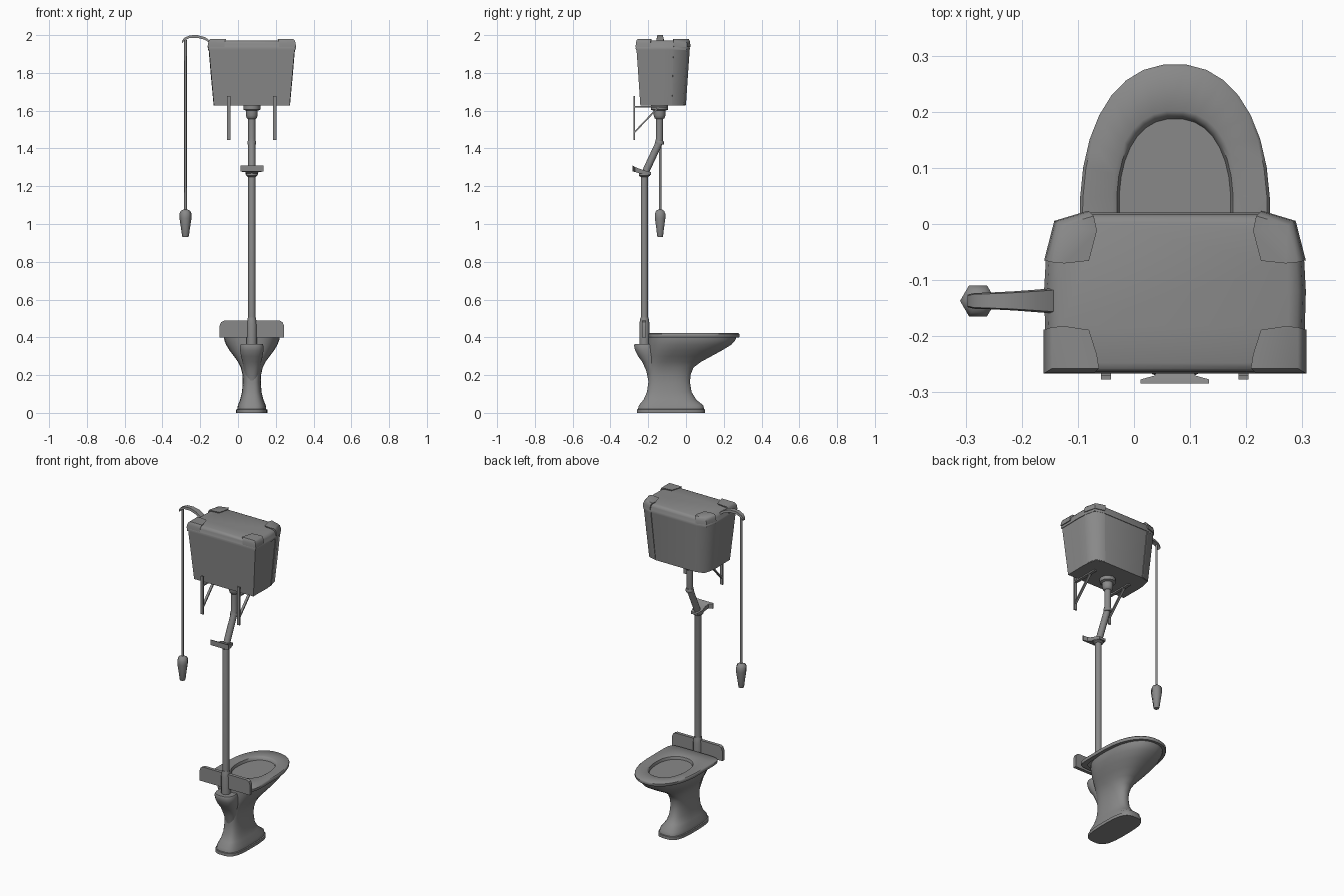
import bpy, bmesh, math
from mathutils import Vector

if "Cube" in bpy.data.objects:
    bpy.data.objects.remove(bpy.data.objects["Cube"])

GREY = bpy.data.materials.new("plain grey")
GREY.use_nodes = True
GREY.diffuse_color = (0.25, 0.25, 0.25, 1)
GREY.node_tree.nodes["Principled BSDF"].inputs["Base Color"].default_value = (0.25, 0.25, 0.25, 1)
CX = 0.073   # centre line of bowl, pipe and cistern


def finish(name, bm, angle=45):
    bmesh.ops.recalc_face_normals(bm, faces=bm.faces)
    mesh = bpy.data.meshes.new(name)
    bm.to_mesh(mesh)
    bm.free()
    mesh.shade_smooth()
    mesh.set_sharp_from_angle(angle=math.radians(angle))
    mesh.materials.append(GREY)
    obj = bpy.data.objects.new(name, mesh)
    bpy.context.collection.objects.link(obj)
    return obj


def loft(name, rings, angle=45, first=True, last=True):
    """Skin a list of equal-sized point rings."""
    bm = bmesh.new()
    loops = [[bm.verts.new(p) for p in ring] for ring in rings]
    n = len(loops[0])
    for a, b in zip(loops, loops[1:]):
        for i in range(n):
            j = (i + 1) % n
            bm.faces.new((a[i], a[j], b[j], b[i]))
    if first:
        bm.faces.new(loops[0])
    if last:
        bm.faces.new(loops[-1])
    return finish(name, bm, angle)


def oval(z, rx, back, mid, front, nb=2, nf=2, sides=32, tilt=0):
    """Ring with separate squareness for its back and front halves."""
    pts = []
    for i in range(sides):
        t = 2 * math.pi * (i + 0.5) / sides
        c, s = math.cos(t), math.sin(t)
        n = nf if s > 0 else nb
        x = CX + rx * math.copysign(abs(c) ** (2 / n), c)
        y = mid + math.copysign(abs(s) ** (2 / n), s) * (front - mid if s > 0 else mid - back)
        pts.append((x, y, z + tilt * (y - mid)))
    return pts


def turned(name, x, y, profile, sides=12, angle=45):
    """Stack of circles given as (radius, height)."""
    return loft(name, [[(x + r * math.cos(2 * math.pi * i / sides),
                         y + r * math.sin(2 * math.pi * i / sides), z)
                        for i in range(sides)] for r, z in profile], angle)


def tube(name, pts, radius, sides=12):
    """Pipe in the plane of constant x, with mitred bends."""
    pts = [Vector(p) for p in pts]
    rings = []
    for k, p in enumerate(pts):
        d0 = (p - pts[max(k - 1, 0)]).normalized()
        d1 = (pts[min(k + 1, len(pts) - 1)] - p).normalized()
        side = Vector((1, 0, 0)).cross(d0 + d1).normalized()
        rings.append([p + radius * (math.cos(2 * math.pi * i / sides) * Vector((1, 0, 0))
                      + math.sin(2 * math.pi * i / sides) * side) for i in range(sides)])
    return loft(name, rings)


def bar(name, a, b, width, thick):
    """Flat strip between two points in a plane of constant x."""
    a, b = Vector(a), Vector(b)
    side = Vector((1, 0, 0)).cross(b - a).normalized() * thick / 2
    w = Vector((width / 2, 0, 0))
    return loft(name, [[p + w + side, p - w + side, p - w - side, p + w - side] for p in (a, b)], 30)


# Pedestal: foot, waist and flaring bowl
foot = [(0, .083, -.26, .1), (.018, .083, -.26, .1), (.02, .077, -.255, .096), (.04, .074, -.25, .092),
        (.07, .062, -.225, .055), (.11, .052, -.207, .03), (.16, .048, -.2, .022), (.2, .049, -.2, .024),
        (.24, .058, -.2, .04), (.27, .073, -.2, .08), (.3, .095, -.2, .135), (.33, .118, -.2, .19),
        (.36, .136, -.2, .24), (.385, .146, -.2, .262), (.402, .148, -.2, .268)]
loft("pedestal", [oval(z, rx, b, (b + f) / 2 if z < .25 else (b + f) / 2 - .03, f,
                       3.2 if z < .25 else 2.6, 3.2 if z < .05 else 2.3)
                  for z, rx, b, f in foot])

# Water inlet at the back of the pedestal
horn = [(.17, .03, -.2, -.12), (.22, .042, -.21, -.12), (.27, .05, -.232, -.13), (.3, .058, -.255, -.14),
        (.33, .063, -.27, -.15), (.355, .063, -.276, -.16), (.366, .058, -.272, -.165)]
loft("inlet_horn", [oval(z, rx, b, (b + f) / 2, f, 2.5, 2.5, 16) for z, rx, b, f in horn])

# Seat with rounded opening and the hollow of the bowl
seat = [oval(z, .170 - d, -.2 + d, .01, .285 - d, 9, 2.25)
        for z, d in ((.4, .03), (.4, .003), (.405, 0), (.417, 0), (.422, .005))]
hollow = [(.422, .112, -.108, .202), (.418, .104, -.1, .194), (.405, .1, -.096, .189), (.37, .096, -.093, .175),
          (.33, .086, -.09, .13), (.3, .07, -.09, .085), (.26, .045, -.08, .03)]
seat += [oval(z, rx, b, .03, f, 2.2, 2.3) for z, rx, b, f in hollow]
loft("seat_and_bowl", seat, first=False)

# Back board with clipped top corners
half = [(.17, .4), (.17, .462), (.163, .48), (.148, .488)]
board = half + [(-x, z) for x, z in reversed(half)]
loft("back_board", [[(CX + x, y, z) for x, z in board] for y in (-.232, -.212)], 30)

# Flush pipe and its fittings
tube("flush_pipe", [(CX, -.14, 1.6), (CX, -.14, 1.45), (CX, -.147, 1.42), (CX, -.208, 1.29),
                    (CX, -.22, 1.25), (CX, -.22, .36)], .019)
turned("cistern_nut", CX, -.14, [(.045, 1.63), (.045, 1.605), (.031, 1.6), (.031, 1.575), (.026, 1.56), (.019, 1.555)])
turned("bend_collar", CX, -.14, [(.022, 1.42), (.023, 1.425), (.023, 1.435), (.021, 1.44)])
turned("pipe_collar", CX, -.22, [(.022, 1.25), (.03, 1.257), (.03, 1.268), (.024, 1.275)])
turned("pipe_sleeve", CX, -.22, [(.027, .36), (.027, .47), (.024, .49), (.021, .505)])

# Pipe clip: flared wall plate tapering to a sloping arm
clip = [(-.284, .061, 1.277, 1.309), (-.277, .061, 1.277, 1.307), (-.27, .036, 1.276, 1.302),
        (-.25, .03, 1.269, 1.294), (-.215, .032, 1.263, 1.282), (-.185, .022, 1.26, 1.275)]
loft("pipe_clip", [[(CX - w, y, lo), (CX + w, y, lo), (CX + w, y, hi), (CX - w, y, hi)]
                   for y, w, lo, hi in clip], 30)

# Cistern: flat back, rounded front corners
side = [(.155, .139), (.212, .122), (.228, .055), (.231, 0), (.229, -.07), (.229, -.145)]
outline = side + [(-x, y) for x, y in reversed(side)]
# Corner pieces, front and back
front_corner = [(.154, .143), (.214, .125), (.232, .055), (.21, .053), (.163, .058), (.148, .115)]
back_corner = [(.233, -.146), (.233, -.068), (.21, -.066), (.163, -.073), (.148, -.12), (.144, -.146)]


def section(pts, z, sx, sy, mirror=1):
    return [(CX + mirror * x * sx, -.12 + y * sy, z) for x, y in pts]


loft("cistern", [section(outline, z, sx, sy) for z, sx, sy in
                 ((1.627, .875, .84), (1.78, .935, .91), (1.926, .99, .98))], 60)
loft("lid", [section(outline, z, s, s) for z, s in
             ((1.922, .97), (1.922, 1.005), (1.934, 1.01), (1.937, 1), (1.955, .985), (1.967, .95), (1.972, .88))], 50)
for m, label in ((1, "left"), (-1, "right")):
    loft("front_panel_" + label, [section(front_corner, z, sx, sy, m) for z, sx, sy in
                                  ((1.63, .872, .838), (1.78, .932, .907), (1.924, .985, .977))], 60)
    for pts, end in ((front_corner, "front"), (back_corner, "back")):
        loft("lid_corner_%s_%s" % (end, label), [section(pts, z, s, s, m) for z, s in
             ((1.938, 1.005), (1.957, .995), (1.971, .975), (1.979, .94))], 50)

# Wall brackets under the cistern
for x, label in ((-.05, "right"), (.195, "left")):
    bar("bracket_upright_" + label, (x, -.273, 1.445), (x, -.273, 1.677), .018, .008)
    bar("bracket_shelf_" + label, (x, -.273, 1.622), (x, -.1, 1.622), .018, .008)
    bar("bracket_brace_" + label, (x, -.273, 1.485), (x, -.145, 1.62), .014, .008)

# Flush lever, chain and pull
lever = [(-.297, 1.962, .011), (-.285, 1.978, .014), (-.255, 1.992, .015), (-.215, 1.993, .017),
         (-.175, 1.982, .02), (-.138, 1.957, .023)]
loft("flush_lever", [[(x, -.137 - w, z - .007), (x, -.137 + w, z - .007),
                      (x, -.137 + w * .85, z + .007), (x, -.137 - w * .85, z + .007)] for x, z, w in lever], 40)
turned("chain", -.278, -.137, [(.007, 1.05), (.007, 1.975)], 6, 70)
turned("pull_handle", -.278, -.137, [(.015, .93), (.018, .937), (.024, .98), (.032, 1.03),
                                     (.032, 1.055), (.024, 1.07), (.01, 1.077)], 6, 65)
